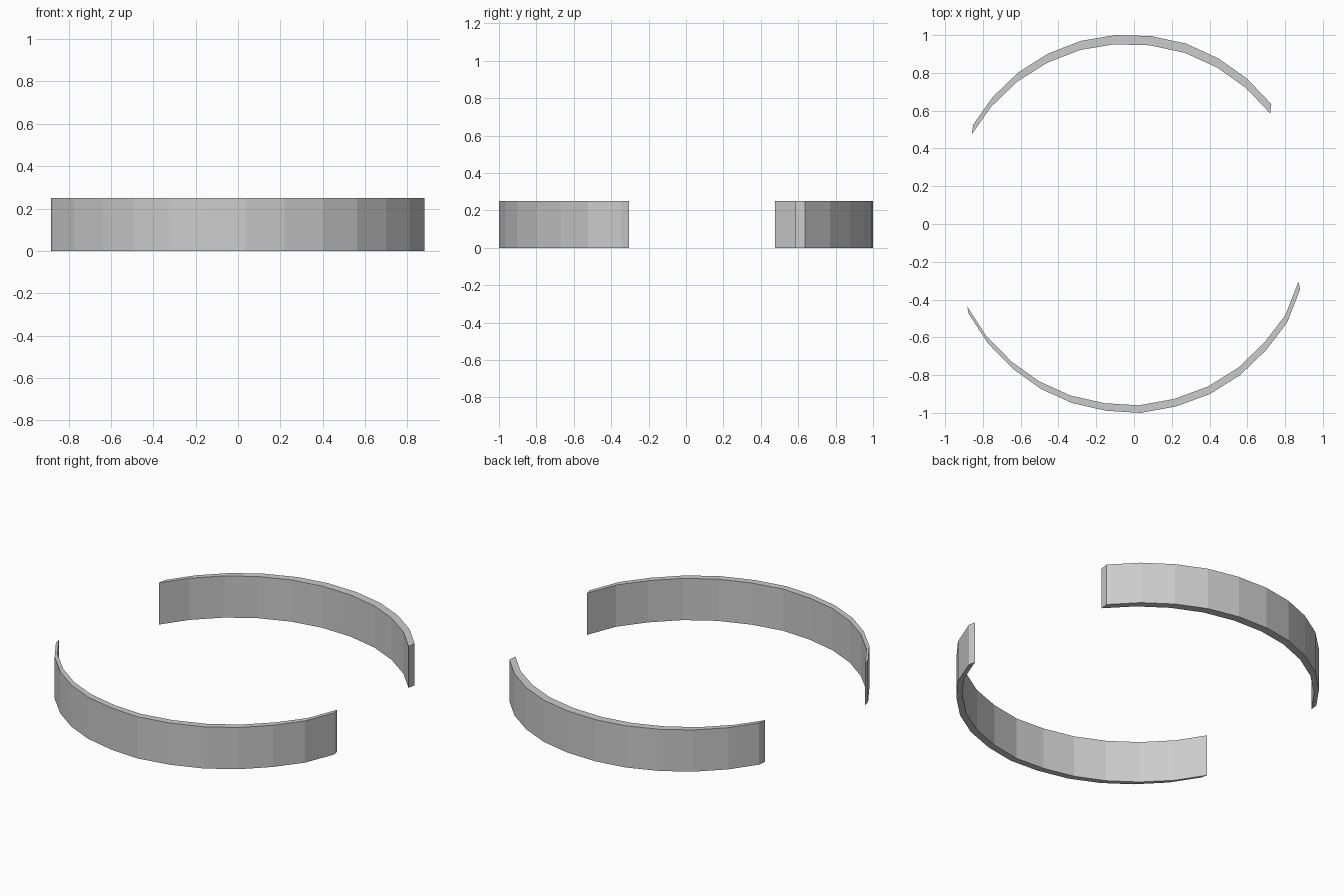
import bpy, bmesh

if "Cube" in bpy.data.objects:
    bpy.data.objects.remove(bpy.data.objects["Cube"])

HEIGHT = 0.25

# Curved wall: the outer plan path is shifted sideways to give the inner face
def curved_wall(name, path, shift):
    bm = bmesh.new()
    outline = path + [(x + shift[0], y + shift[1]) for x, y in reversed(path)]
    bottom = [bm.verts.new((x, y, 0)) for x, y in outline]
    top = [bm.verts.new((x, y, HEIGHT)) for x, y in outline]
    n, total = len(path), len(outline)
    # outer face, inner face and both end caps
    for i in range(total):
        j = (i + 1) % total
        bm.faces.new((bottom[i], bottom[j], top[j], top[i]))
    # top and bottom rims
    for i in range(n - 1):
        a, b, c, d = i, i + 1, total - 2 - i, total - 1 - i
        bm.faces.new((top[a], top[b], top[c], top[d]))
        bm.faces.new((bottom[d], bottom[c], bottom[b], bottom[a]))
    bmesh.ops.recalc_face_normals(bm, faces=bm.faces)
    mesh = bpy.data.meshes.new(name)
    bm.to_mesh(mesh)
    bm.free()
    obj = bpy.data.objects.new(name, mesh)
    bpy.context.collection.objects.link(obj)
    return obj

# Back arc, left to right
back = [(-0.852, 0.525), (-0.75, 0.67), (-0.612, 0.803), (-0.455, 0.902),
        (-0.28, 0.97), (-0.10, 1.0), (0.09, 0.995), (0.275, 0.955),
        (0.445, 0.878), (0.598, 0.77), (0.727, 0.635)]
curved_wall("back_arc_wall", back, (-0.006, -0.049))

# Front arc, left to right
front = [(-0.875, -0.475), (-0.775, -0.63), (-0.64, -0.768), (-0.493, -0.873),
         (-0.328, -0.948), (-0.145, -0.989), (0.035, -1.0), (0.222, -0.966),
         (0.402, -0.90), (0.562, -0.80), (0.70, -0.667), (0.81, -0.523),
         (0.88, -0.345)]
curved_wall("front_arc_wall", front, (-0.009, 0.04))
